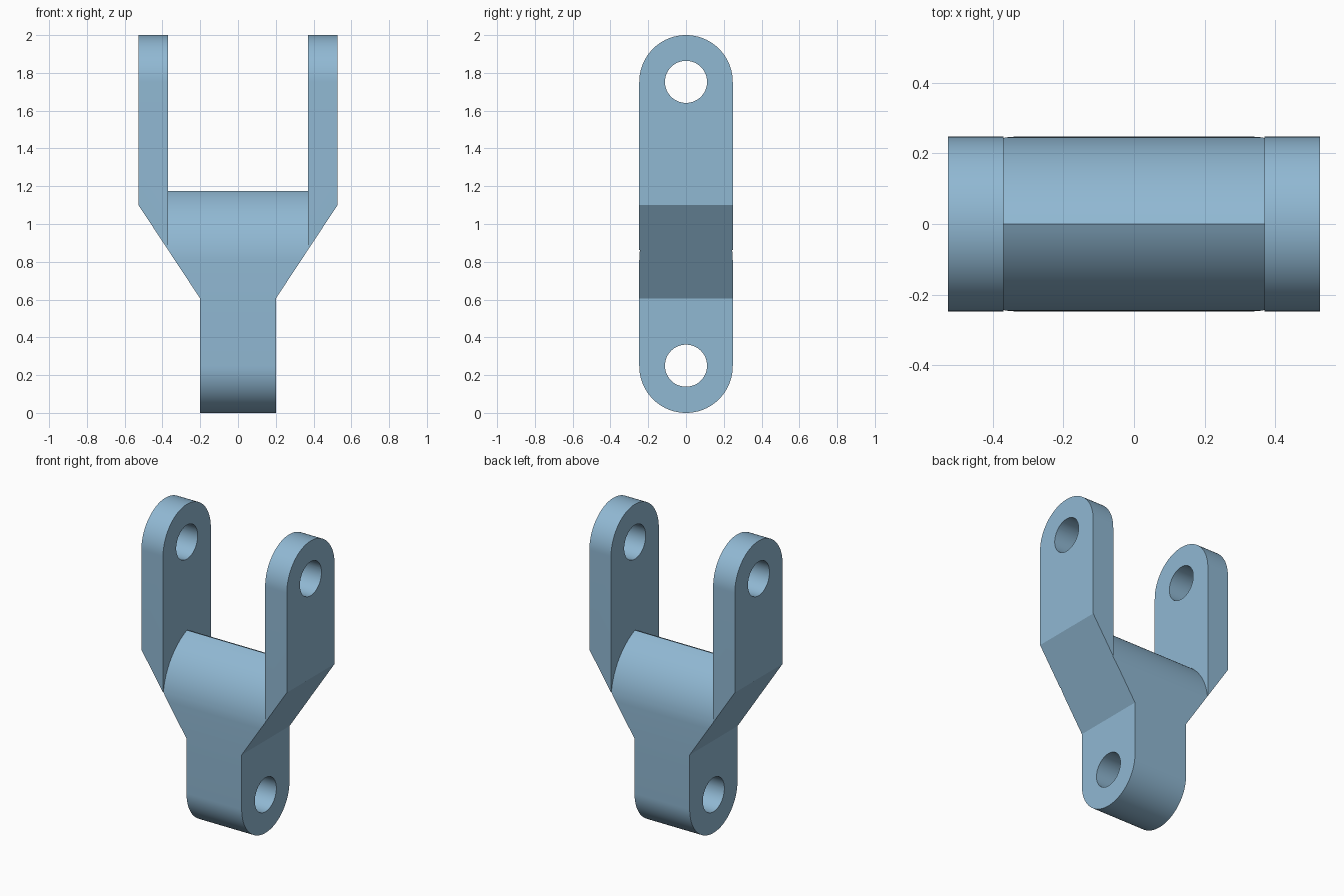
import bpy, bmesh, math

if "Cube" in bpy.data.objects:
    bpy.data.objects.remove(bpy.data.objects["Cube"])

R = 0.2475          # half depth and end radius
SLOT = 0.37         # half width of the fork gap


def prism(name, pts, axis, half):
    """Extrude a 2D outline symmetrically along x (pts = y,z) or y (pts = x,z)."""
    def place(a, b, d):
        return (d, a, b) if axis == 'x' else (a, d, b)
    bm = bmesh.new()
    rings = [[bm.verts.new(place(a, b, d)) for a, b in pts] for d in (-half, half)]
    n = len(pts)
    for ring in rings:
        bm.faces.new(ring)
    for i in range(n):
        j = (i + 1) % n
        bm.faces.new((rings[0][i], rings[0][j], rings[1][j], rings[1][i]))
    bmesh.ops.recalc_face_normals(bm, faces=bm.faces)
    mesh = bpy.data.meshes.new(name)
    bm.to_mesh(mesh)
    bm.free()
    ob = bpy.data.objects.new(name, mesh)
    bpy.context.collection.objects.link(ob)
    return ob


def arc(cy, cz, r, a0, a1, n):
    steps = [math.radians(a0 + (a1 - a0) * i / n) for i in range(n + 1)]
    return [(cy + r * math.cos(a), cz + r * math.sin(a)) for a in steps]


def cut(target, tool, operation):
    mod = target.modifiers.new(tool.name, 'BOOLEAN')
    mod.operation = operation
    mod.solver = 'EXACT'
    mod.object = tool
    bpy.context.view_layer.objects.active = target
    bpy.ops.object.modifier_apply(modifier=mod.name)
    bpy.data.objects.remove(tool)


# Side silhouette with rounded ends
clevis = prism('clevis_fork', arc(0, 2 - R, R, 0, 180, 48) + arc(0, R, R, 180, 360, 48), 'x', 0.7)

# Front silhouette: narrow shank flaring out to the fork
right = [(0.2, -0.1), (0.2, 0.605), (0.527, 1.1), (0.527, 2.1)]
outline = right + [(-x, z) for x, z in reversed(right)]
cut(clevis, prism('front_outline', outline, 'y', 0.4), 'INTERSECT')

# Fork gap whose floor is a pointed arch
base, ridge = 0.81, 1.175
h = ridge - base
rad = (h * h + R * R) / (2 * R)
sweep = math.degrees(math.asin(h / rad))
left_arc = arc(rad - R, base, rad, 180, 180 - sweep, 20)
left_arc[-1] = (0, ridge)
floor = left_arc + [(-y, z) for y, z in reversed(left_arc[:-1])]
gap = [(-0.4, base)] + floor + [(0.4, base), (0.4, 2.2), (-0.4, 2.2)]
cut(clevis, prism('fork_gap', gap, 'x', SLOT), 'DIFFERENCE')

# Pin holes through the shank and the fork arms
for z in (0.25, 1.7525):
    cut(clevis, prism('pin_hole', arc(0, z, 0.1115, 0, 352.5, 47), 'x', 0.8), 'DIFFERENCE')

# Colour and shading
blue = bpy.data.materials.new('light_steel_blue')
blue.diffuse_color = (0.28, 0.48, 0.65, 1)
blue.use_nodes = True
blue.node_tree.nodes["Principled BSDF"].inputs["Base Color"].default_value = blue.diffuse_color
clevis.data.materials.clear()
clevis.data.materials.append(blue)
for p in clevis.data.polygons:
    p.material_index = 0
bpy.ops.object.select_all(action='DESELECT')
clevis.select_set(True)
bpy.context.view_layer.objects.active = clevis
bpy.ops.object.shade_smooth_by_angle(angle=math.radians(25))
